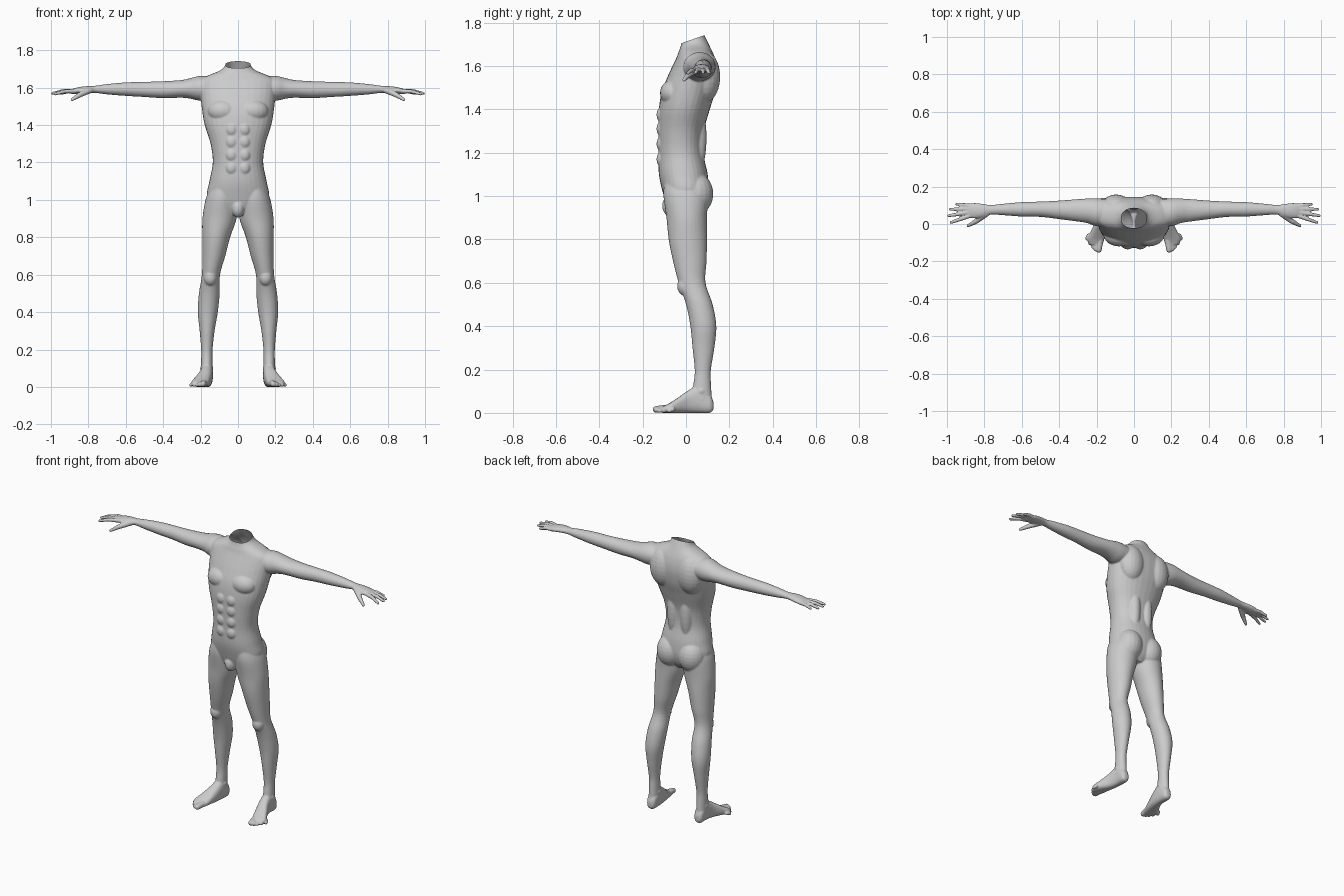
import bpy, bmesh
from math import cos, sin, pi, copysign
from mathutils import Vector, Matrix

if "Cube" in bpy.data.objects:
    bpy.data.objects.remove(bpy.data.objects["Cube"], do_unlink=True)

SIDES = 32
STEPS = 5
WAIST, ANKLE, SHOULDER, WRIST = 1.1, 0.19, 0.197, 0.765

skin = bpy.data.materials.new("mannequin grey")
skin.use_nodes = True
GREY = (0.6, 0.6, 0.6, 1)
skin.diffuse_color = GREY
skin.node_tree.nodes["Principled BSDF"].inputs["Base Color"].default_value = GREY

bm = bmesh.new()


def power(value, exponent):
    return copysign(abs(value) ** exponent, value)


def smooth_rows(rows):
    """Catmull-Rom interpolation between the given cross-sections."""
    last = len(rows) - 1
    for i in range(last):
        a, b, c, d = (rows[min(max(k, 0), last)] for k in range(i - 1, i + 3))
        for s in range(STEPS):
            t = s / STEPS
            yield [q + t / 2 * (r - p + t * (2 * p - 5 * q + 4 * r - w + t * (3 * (q - r) + w - p)))
                   for p, q, r, w in zip(a, b, c, d)]
    yield rows[-1]


def loft(rows, axis, side=1, squareness=2.0):
    """Closed loft; each row is position along the axis, then low/high of the other two axes."""
    rings = []
    for t, lo1, hi1, lo2, hi2 in smooth_rows(rows):
        ring = []
        for k in range(SIDES):
            angle = 2 * pi * k / SIDES
            u = (lo1 + hi1) / 2 + (hi1 - lo1) / 2 * power(cos(angle), 2 / squareness)
            v = (lo2 + hi2) / 2 + (hi2 - lo2) / 2 * power(sin(angle), 2 / squareness)
            point = [u, v]
            point.insert(axis, t)
            ring.append(bm.verts.new((side * point[0], point[1], point[2])))
        rings.append(ring)
    faces = [bm.faces.new(rings[0]), bm.faces.new(rings[-1])]
    for low, high in zip(rings, rings[1:]):
        for k in range(SIDES):
            n = (k + 1) % SIDES
            faces.append(bm.faces.new((low[k], low[n], high[n], high[k])))
    bmesh.ops.recalc_face_normals(bm, faces=faces)


def muscle(center, radii, side=1):
    place = Matrix.Translation((side * center[0], center[1], center[2])) @ Matrix.Diagonal((*radii, 1))
    return bmesh.ops.create_uvsphere(bm, u_segments=20, v_segments=14, radius=1, matrix=place)["verts"]


def digit(points, radii, side):
    """Finger or toe: tapered capsules along a short path."""
    for p, q, r, s in zip(points, points[1:], radii, radii[1:]):
        ends = muscle(p, (r, r, r), side) + muscle(q, (s, s, s), side)
        hull = bmesh.ops.convex_hull(bm, input=ends)
        inner = [g for g in hull["geom_interior"] if isinstance(g, bmesh.types.BMVert)]
        bmesh.ops.delete(bm, geom=inner, context='VERTS')


# Trunk from crotch to neck
loft([(.92, -.05, .05, -.07, .06), (.96, -.12, .12, -.09, .09), (1.02, -.165, .165, -.108, .105),
      (1.1, -.153, .153, -.125, .1), (1.2, -.135, .135, -.127, .08), (1.3, -.147, .147, -.128, .083),
      (1.4, -.178, .178, -.125, .11), (1.48, -.192, .192, -.112, .135), (1.55, -.2, .2, -.085, .145),
      (1.6, -.205, .205, -.062, .142), (1.64, -.2, .2, -.043, .132), (1.665, -.16, .16, -.034, .122),
      (1.69, -.1, .1, -.025, .11), (1.715, -.071, .071, -.022, .098), (1.76, -.062, .062, -.03, .075)],
     axis=2, squareness=2.2)
muscle((0, -.07, .955), (.035, .04, .05))

for side in (1, -1):
    # Chest, stomach, back and seat muscles
    muscle((.08, -.058, 1.475), (.083, .062, .062), side)
    for z in (1.17, 1.24, 1.31, 1.375):
        muscle((.034, -.112, z), (.032, .024, .036), side)
    muscle((.095, .085, 1.55), (.085, .073, .12), side)
    muscle((.045, .05, 1.27), (.04, .045, .17), side)
    muscle((.075, .04, 1.01), (.083, .086, .1), side)

    # Leg, kneecap and ankle bones
    loft([(1.06, .02, .15, -.1, .08), (1, .004, .174, -.104, .1), (.9, .008, .19, -.09, .097),
          (.8, .042, .191, -.08, .097), (.7, .068, .191, -.06, .095), (.6, .096, .193, -.034, .09),
          (.5, .098, .209, 0, .123), (.4, .108, .215, .02, .14), (.3, .125, .205, .03, .131),
          (.2, .136, .197, .04, .115), (.14, .137, .197, .035, .115), (.06, .136, .198, .02, .12)],
         axis=2, side=side)
    muscle((.148, -.005, .585), (.036, .036, .045), side)
    muscle((.167, .07, .1), (.036, .026, .024), side)

    # Foot and toes
    loft([(.127, .152, .18, .015, .05), (.11, .138, .194, 0, .085), (.06, .134, .198, 0, .125),
          (.01, .138, .208, 0, .103), (-.04, .148, .232, 0, .068), (-.08, .158, .25, 0, .043),
          (-.11, .168, .24, 0, .028)], axis=1, side=side, squareness=2.5)
    for i in range(5):
        f = i / 4
        r = .016 - .006 * min(1, 2 * f)
        base = (.18 + .064 * f, -.09 + .03 * f, r + .006)
        tip = (.188 + .063 * f, -.138 + .06 * f * f, r)
        digit([base, tip], [r, r], side)

    # Arm running into the palm
    loft([(.12, -.005, .13, 1.54, 1.655), (.197, -.012, .137, 1.53, 1.663), (.25, .005, .136, 1.54, 1.652),
          (.3, .013, .133, 1.546, 1.641), (.4, .026, .125, 1.544, 1.634), (.5, .038, .12, 1.55, 1.631),
          (.6, .04, .117, 1.556, 1.628), (.7, .047, .108, 1.564, 1.619), (.765, .05, .102, 1.572, 1.61),
          (.81, .036, .108, 1.571, 1.608), (.855, .03, .112, 1.567, 1.602), (.895, .036, .106, 1.567, 1.59)],
         axis=0, side=side)

    # Fingers and thumb
    for base, tip in [((.88, .043, 1.581), (.979, .008, 1.566)), ((.885, .062, 1.582), (.992, .044, 1.569)),
                      ((.882, .081, 1.581), (.983, .078, 1.568)), ((.87, .097, 1.58), (.949, .106, 1.568))]:
        knuckle = Vector(base).lerp(Vector(tip), 0.5) + Vector((0, 0, .006))
        digit([base, knuckle, tip], [.012, .0105, .008], side)
    digit([(.79, .055, 1.587), (.845, .014, 1.562), (.888, -.01, 1.535)], [.017, .014, .0085], side)

# Fuse everything into one smooth skin
raw = bpy.data.meshes.new("raw_body")
bm.to_mesh(raw)
bm.free()
helper = bpy.data.objects.new("raw_body", raw)
bpy.context.collection.objects.link(helper)
remesh = helper.modifiers.new("fuse", 'REMESH')
remesh.mode = 'VOXEL'
remesh.voxel_size = 0.0046
relax = helper.modifiers.new("relax", 'SMOOTH')
relax.factor = 0.5
relax.iterations = 5
body = bpy.data.meshes.new_from_object(helper.evaluated_get(bpy.context.evaluated_depsgraph_get()))
bpy.data.objects.remove(helper, do_unlink=True)


def piece(name, *planes):
    """Keep the part of the body behind every (point, normal) plane."""
    part = bmesh.new()
    part.from_mesh(body)
    for point, normal in planes:
        geom = part.verts[:] + part.edges[:] + part.faces[:]
        bmesh.ops.bisect_plane(part, geom=geom, plane_co=point, plane_no=normal, clear_outer=True)
    for face in part.faces:
        face.smooth = True
        face.material_index = 0
    mesh = bpy.data.meshes.new(name)
    part.to_mesh(mesh)
    part.free()
    mesh.materials.clear()
    mesh.materials.append(skin)
    bpy.context.collection.objects.link(bpy.data.objects.new(name, mesh))


UP, DOWN = (0, 0, 1), (0, 0, -1)
waist, ankle = (0, 0, WAIST), (0, 0, ANKLE)

# Separate the skin along its seams, leaving the neck open
piece("torso", (waist, DOWN), ((SHOULDER, 0, 0), (1, 0, 0)), ((-SHOULDER, 0, 0), (-1, 0, 0)),
      ((0, -.02, 1.705), (0, -.35, 1)))
piece("hips_and_legs", (waist, UP), (ankle, DOWN))
for label, s in (("left", 1), ("right", -1)):
    out, back = (s, 0, 0), (-s, 0, 0)
    piece(label + "_arm", (waist, DOWN), ((s * SHOULDER, 0, 0), back), ((s * WRIST, 0, 0), out))
    piece(label + "_hand", (waist, DOWN), ((s * WRIST, 0, 0), back))
    piece(label + "_foot", (ankle, UP), ((0, 0, 0), back))
